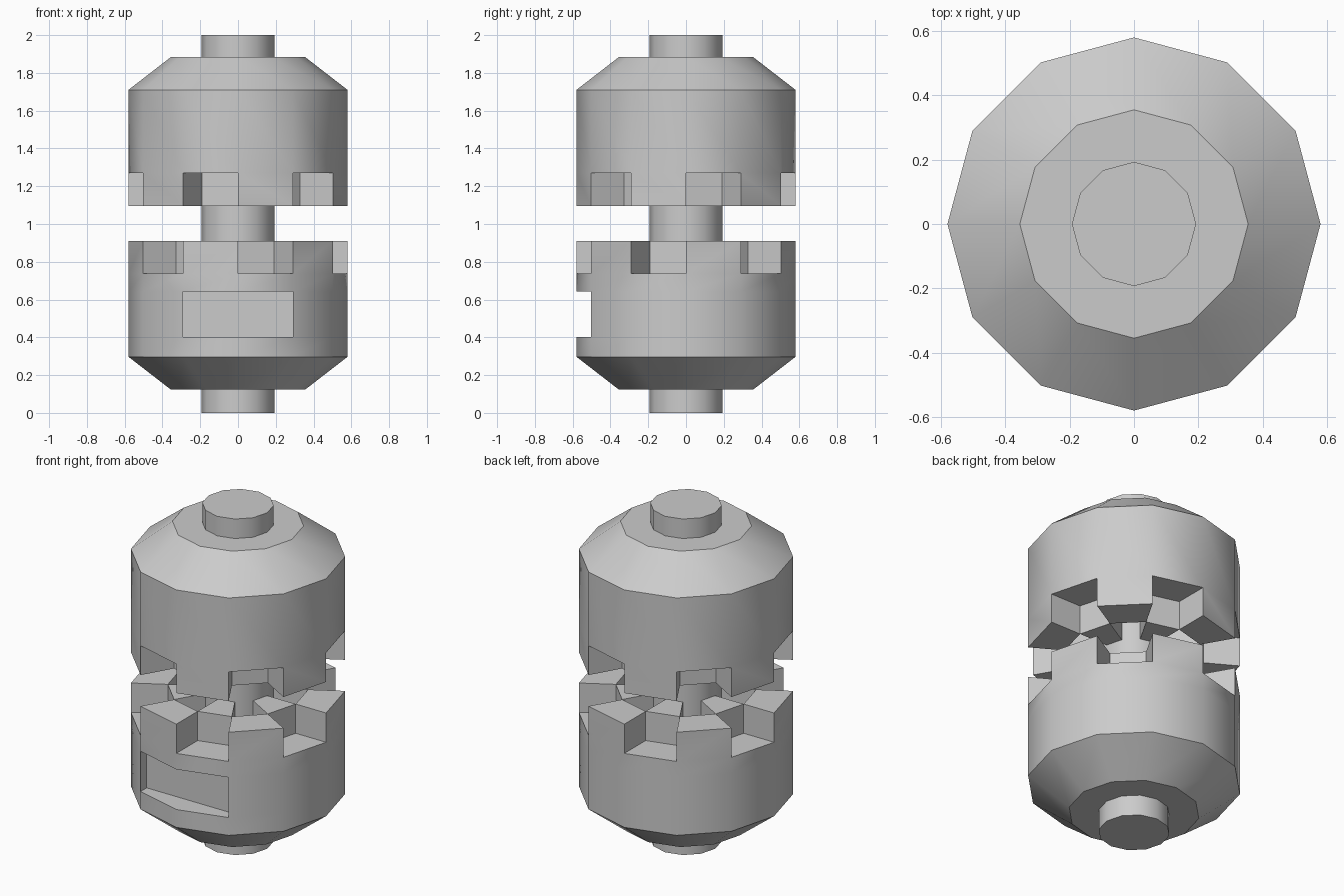
import bpy
import bmesh
from math import sin, cos, radians

cube = bpy.data.objects.get("Cube")
if cube:
    bpy.data.objects.remove(cube, do_unlink=True)

# Main sizes
SIDES = 12
R_BODY, R_END, R_RING, R_CORE, R_SHAFT = 0.58, 0.355, 0.38, 0.18, 0.193
Z_END, Z_RIM, Z_FLOOR, Z_TIP = 0.123, 0.297, 0.737, 0.911
SLOT_LOW, SLOT_HIGH, SLOT_Y = 0.403, 0.642, -0.445
SLOT_SECTORS = (8, 9)

grey = bpy.data.materials.new("plain_grey")
grey.use_nodes = True
COLOUR = (0.6, 0.6, 0.6, 1)
grey.diffuse_color = COLOUR
grey.node_tree.nodes["Principled BSDF"].inputs["Base Color"].default_value = COLOUR


def polar(i, r, z):
    a = radians(360 / SIDES * i)
    return (r * cos(a), r * sin(a), z)


def finish(bm, name):
    bmesh.ops.remove_doubles(bm, verts=bm.verts, dist=0.0005)
    bmesh.ops.recalc_face_normals(bm, faces=bm.faces)
    mesh = bpy.data.meshes.new(name)
    bm.to_mesh(mesh)
    bm.free()
    obj = bpy.data.objects.new(name, mesh)
    bpy.context.collection.objects.link(obj)
    mesh.materials.append(grey)
    bpy.ops.object.select_all(action='DESELECT')
    obj.select_set(True)
    bpy.context.view_layer.objects.active = obj
    bpy.ops.object.shade_smooth_by_angle(angle=radians(31))
    return obj


def coupling_half(name, tooth_parity, slot=False, flip=False):
    """Tapered drum with a checkerboard of outer and inner teeth."""
    bm = bmesh.new()

    def face(*points):
        bm.faces.new([bm.verts.new(p) for p in points])

    def band(i, r0, z0, r1, z1):
        face(polar(i, r0, z0), polar(i + 1, r0, z0),
             polar(i + 1, r1, z1), polar(i, r1, z1))

    def radial_wall(i, r0, r1):
        face(polar(i, r0, Z_FLOOR), polar(i, r1, Z_FLOOR),
             polar(i, r1, Z_TIP), polar(i, r0, Z_TIP))

    levels = [Z_RIM, SLOT_LOW, SLOT_HIGH, Z_FLOOR] if slot else [Z_RIM, Z_FLOOR]
    for i in range(SIDES):
        outer = i % 2 == tooth_parity
        # Taper and side wall
        band(i, R_END, Z_END, R_BODY, Z_RIM)
        for low, high in zip(levels, levels[1:]):
            if not (slot and i in SLOT_SECTORS and low == SLOT_LOW):
                band(i, R_BODY, low, R_BODY, high)
        # Tooth and gap tops
        band(i, R_RING, Z_TIP if outer else Z_FLOOR,
             R_BODY, Z_TIP if outer else Z_FLOOR)
        band(i, R_CORE, Z_FLOOR if outer else Z_TIP,
             R_RING, Z_FLOOR if outer else Z_TIP)
        # Tooth walls
        band(i, R_RING, Z_FLOOR, R_RING, Z_TIP)
        r = R_BODY if outer else R_CORE
        band(i, r, Z_FLOOR, r, Z_TIP)
        radial_wall(i, R_CORE, R_RING)
        radial_wall(i, R_RING, R_BODY)

    # End cap and core floor
    face(*[polar(i, R_END, Z_END) for i in range(SIDES)])
    face(*[polar(i, R_CORE, Z_FLOOR) for i in range(SIDES)])

    # Recessed front slot
    if slot:
        rims = []
        for z in (SLOT_LOW, SLOT_HIGH):
            edge = [polar(i, R_BODY, z) for i in (8, 9, 10)]
            back = [(edge[2][0], SLOT_Y, z), (edge[0][0], SLOT_Y, z)]
            face(*edge, *back)
            rims.append(edge + back)
        for a, b in ((2, 3), (3, 4), (4, 0)):
            face(rims[0][a], rims[0][b], rims[1][b], rims[1][a])

    if flip:
        for v in bm.verts:
            v.co.z = 2.007 - v.co.z
    return finish(bm, name)


coupling_half("lower_coupling", tooth_parity=0, slot=True)
coupling_half("upper_coupling", tooth_parity=1, flip=True)

# Central shaft
bm = bmesh.new()
ring_low = [bm.verts.new(polar(i, R_SHAFT, 0)) for i in range(SIDES)]
ring_high = [bm.verts.new(polar(i, R_SHAFT, 2)) for i in range(SIDES)]
bm.faces.new(ring_low)
bm.faces.new(ring_high)
for i in range(SIDES):
    j = (i + 1) % SIDES
    bm.faces.new((ring_low[i], ring_low[j], ring_high[j], ring_high[i]))
finish(bm, "shaft")
